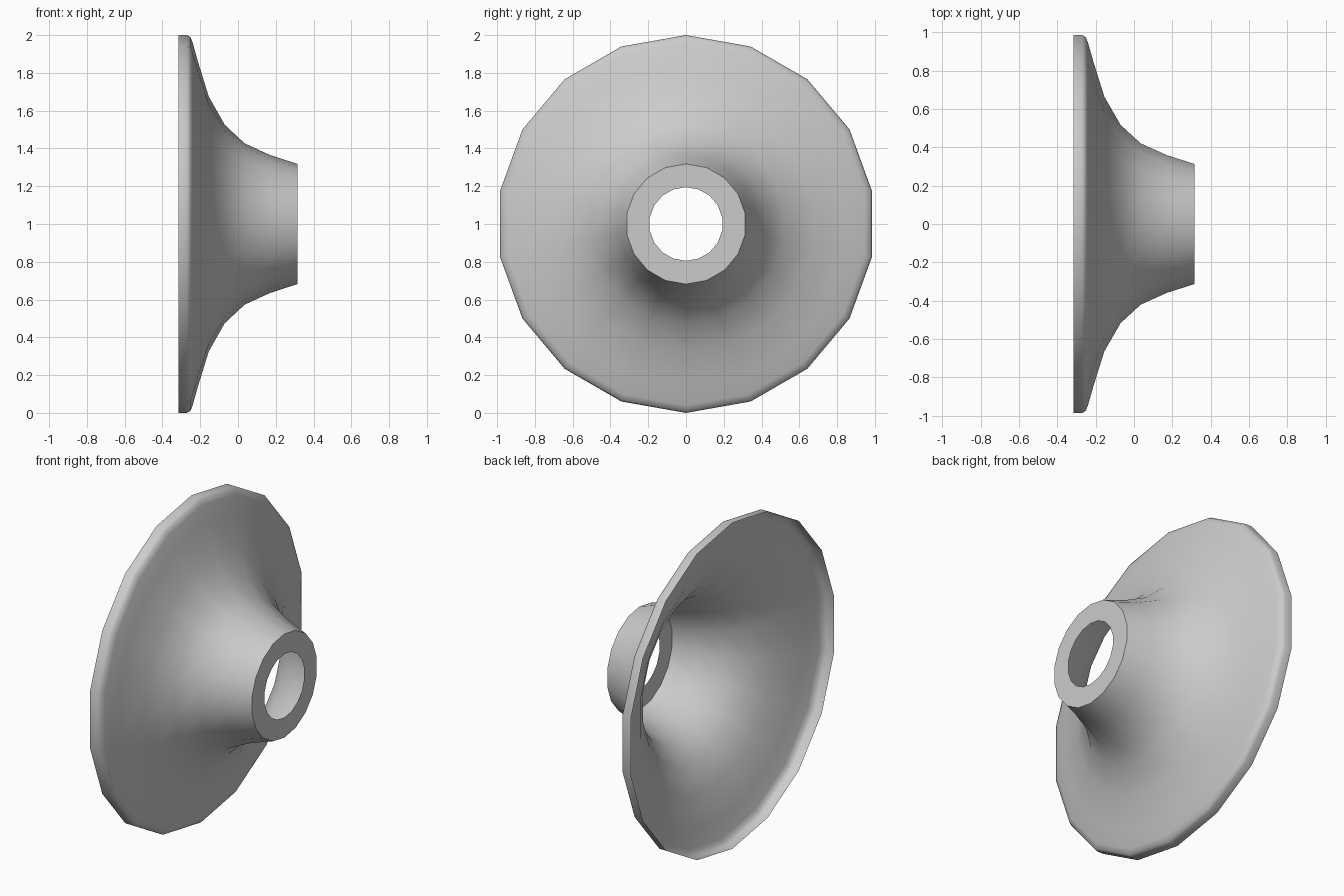
import bpy, bmesh
from math import sin, cos, tau, radians

if "Cube" in bpy.data.objects:
    bpy.data.objects.remove(bpy.data.objects["Cube"])

SIDES = 18
# Horn profile: (x along axis, radius), from open rim to neck cap hole
PROFILE = [(-0.315, 1.0), (-0.27, 1.0), (-0.252, 0.99), (-0.24, 0.96),
           (-0.212, 0.86), (-0.155, 0.675), (-0.07, 0.525), (0.035, 0.427),
           (0.17, 0.365), (0.315, 0.318), (0.315, 0.195)]

# Flared shell: one open skin revolved about the x axis
bm = bmesh.new()
rings = []
for x, r in PROFILE:
    rings.append([bm.verts.new((x, r * sin(tau * i / SIDES), 1 + r * cos(tau * i / SIDES)))
                  for i in range(SIDES)])
for a, b in zip(rings, rings[1:]):
    for i in range(SIDES):
        j = (i + 1) % SIDES
        bm.faces.new((a[i], b[i], b[j], a[j]))

# Make all faces point outward (neck cap faces +x)
bm.normal_update()
bm.faces.ensure_lookup_table()
if bm.faces[-1].normal.x < 0:
    bmesh.ops.reverse_faces(bm, faces=bm.faces[:])

mesh = bpy.data.meshes.new("flared_horn")
bm.to_mesh(mesh)
bm.free()
horn = bpy.data.objects.new("flared_horn", mesh)
bpy.context.collection.objects.link(horn)

# Smooth flare, sharp edge at the neck cap
bpy.context.view_layer.objects.active = horn
horn.select_set(True)
bpy.ops.object.shade_smooth_by_angle(angle=radians(50))
